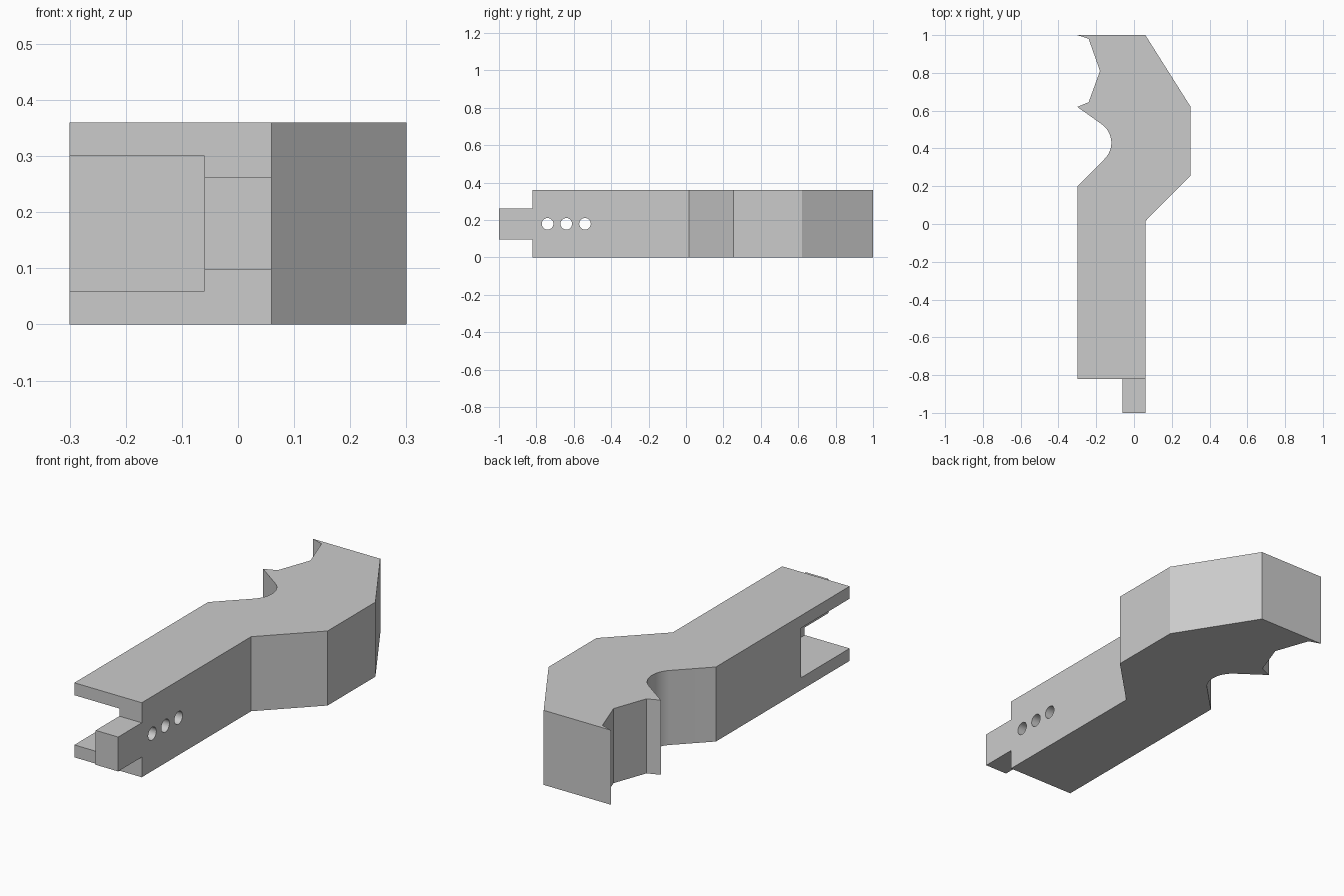
import bpy
import bmesh
from math import radians, cos, sin, pi

if "Cube" in bpy.data.objects:
    bpy.data.objects.remove(bpy.data.objects["Cube"], do_unlink=True)

HEIGHT = 0.36
FRONT = -0.82      # front end of the handle
WEB_IN, WEB_OUT = -0.06, 0.06

grey = bpy.data.materials.new("plain grey")
grey.use_nodes = True
grey.diffuse_color = (0.6, 0.6, 0.6, 1)
grey.node_tree.nodes["Principled BSDF"].inputs["Base Color"].default_value = (0.6, 0.6, 0.6, 1)


def prism(name, outline, depth, place):
    """Extrude a closed outline by the vector depth; place maps 2D points to 3D."""
    bm = bmesh.new()
    face = bm.faces.new([bm.verts.new(place(*p)) for p in outline])
    grown = bmesh.ops.extrude_face_region(bm, geom=[face])["geom"]
    bmesh.ops.translate(bm, vec=depth, verts=[g for g in grown if isinstance(g, bmesh.types.BMVert)])
    bmesh.ops.recalc_face_normals(bm, faces=bm.faces)
    mesh = bpy.data.meshes.new(name)
    bm.to_mesh(mesh)
    bm.free()
    mesh.materials.append(grey)
    obj = bpy.data.objects.new(name, mesh)
    bpy.context.collection.objects.link(obj)
    return obj


def box(name, x, y, z):
    outline = [(x[0], y[0]), (x[1], y[0]), (x[1], y[1]), (x[0], y[1])]
    return prism(name, outline, (0, 0, z[1] - z[0]), lambda a, b: (a, b, z[0]))


def arc(cx, cy, r, start, end, steps):
    angles = [radians(start + (end - start) * i / steps) for i in range(steps + 1)]
    return [(cx + r * cos(a), cy + r * sin(a)) for a in angles]


# Body: handle, bent head with jaw teeth, rounded throat and front tongue
outline = [(-0.3, FRONT), (WEB_IN, FRONT), (WEB_IN, -1), (WEB_OUT, -1),
           (WEB_OUT, 0.015), (0.3, 0.255), (0.3, 0.62), (WEB_OUT, 1),
           (-0.3, 1), (-0.24, 0.98), (-0.18, 0.81), (-0.24, 0.645), (-0.3, 0.62)]
outline += arc(-0.24, 0.43, 0.12, 52, -45, 16) + [(-0.3, 0.2)]
body = prism("grip_body", outline, (0, 0, HEIGHT), lambda a, b: (a, b, 0))

# Cutters: side slot, and the steps above and below the tongue
cutters = [
    box("slot_cutter", (-0.5, WEB_IN), (-1.2, -0.45), (0.06, 0.3)),
    box("upper_step_cutter", (-0.2, 0.2), (-1.2, FRONT), (0.263, 0.5)),
    box("lower_step_cutter", (-0.2, 0.2), (-1.2, FRONT), (-0.2, 0.097)),
]

# Cutters: row of pin holes through the web
for i in range(3):
    y = -0.74 + 0.1 * i
    circle = [(y + 0.031 * cos(2 * pi * k / 32), HEIGHT / 2 + 0.031 * sin(2 * pi * k / 32))
              for k in range(32)]
    cutters.append(prism("pin_hole_cutter", circle, (0.3, 0, 0), lambda a, b: (-0.15, a, b)))

for cutter in cutters:
    cutter.hide_render = True
    mod = body.modifiers.new(cutter.name, "BOOLEAN")
    mod.operation = "DIFFERENCE"
    mod.solver = "EXACT"
    mod.object = cutter

# Bake the cuts, then drop the cutters
graph = bpy.context.evaluated_depsgraph_get()
graph.update()
cut_mesh = bpy.data.meshes.new_from_object(body.evaluated_get(graph))
body.modifiers.clear()
body.data = cut_mesh
for cutter in cutters:
    bpy.data.objects.remove(cutter, do_unlink=True)

bpy.ops.object.select_all(action="DESELECT")
body.select_set(True)
bpy.context.view_layer.objects.active = body
bpy.ops.object.shade_smooth_by_angle(angle=radians(20))
